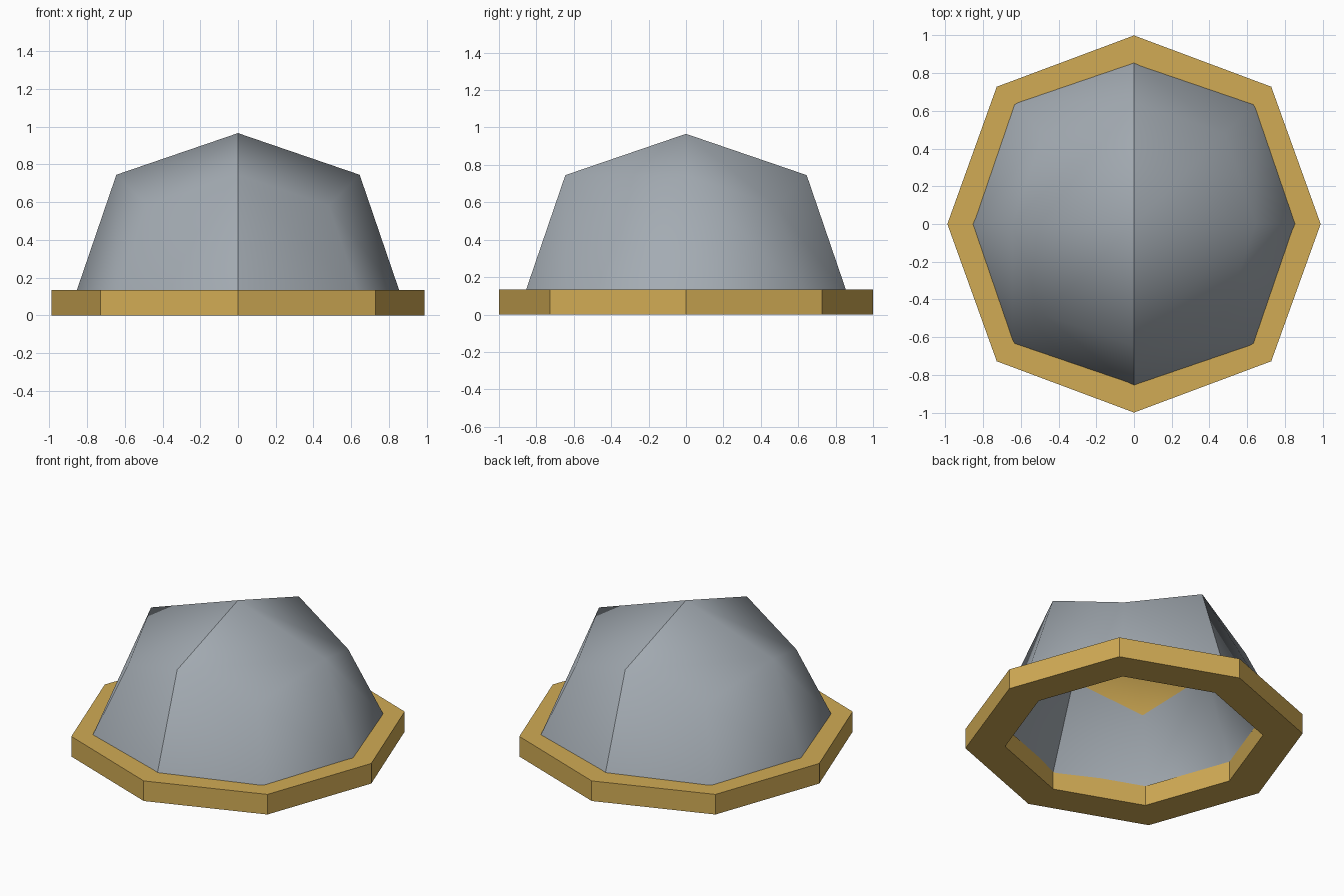
import bpy, bmesh

if "Cube" in bpy.data.objects:
    bpy.data.objects.remove(bpy.data.objects["Cube"])

def material(name, rgb):
    m = bpy.data.materials.new(name)
    m.diffuse_color = (*rgb, 1)
    m.use_nodes = True
    m.node_tree.nodes["Principled BSDF"].inputs["Base Color"].default_value = m.diffuse_color
    return m

grey = material("steel grey", (0.37, 0.41, 0.45))
gold = material("brass gold", (0.64, 0.41, 0.09))

def make_object(name, bm, mats):
    me = bpy.data.meshes.new(name)
    bm.to_mesh(me)
    bm.free()
    for m in mats:
        me.materials.append(m)
    ob = bpy.data.objects.new(name, me)
    bpy.context.collection.objects.link(ob)
    return ob

BASE = 0.10

def dome(name, radius, inside):
    """Upper half of a cube rounded to 24 faces, with a crease along x = 0."""
    bm = bmesh.new()
    bmesh.ops.create_cube(bm, size=2)
    bmesh.ops.subdivide_edges(bm, edges=bm.edges[:], cuts=1, use_grid_fill=True)
    bmesh.ops.delete(bm, geom=[v for v in bm.verts if v.co.z < -0.5], context='VERTS')
    for v in bm.verts:
        n = sum(abs(c) > 0.5 for c in v.co)
        v.co *= radius * {1: 1.0, 2: 0.745, 3: 0.556}[n]
        v.co.z += BASE
    for e in bm.edges:
        e.smooth = not all(abs(v.co.x) < 1e-4 for v in e.verts)
    bm.normal_update()
    for f in bm.faces:
        f.smooth = True
        # the ceiling of the inner shell is gold
        f.material_index = int(inside and f.normal.z > 0.7)
    if inside:
        bmesh.ops.reverse_faces(bm, faces=bm.faces[:])
    return make_object(name, bm, [grey, gold])

dome("dome_outside", 0.866, False)
dome("dome_inside", 0.772, True)

# Octagonal rim with a flat top and bottom
def octagon(s):
    d = 0.728 * s
    return [(0.99*s, 0), (d, d), (0, s), (-d, d), (-0.99*s, 0), (-d, -d), (0, -s), (d, -d)]

bm = bmesh.new()
loops = [[bm.verts.new((x, y, z)) for x, y in octagon(s)]
         for s, z in ((1, 0), (1, 0.135), (0.765, 0.135), (0.765, 0))]
for k in range(4):
    a, b = loops[k], loops[(k + 1) % 4]
    for i in range(8):
        j = (i + 1) % 8
        bm.faces.new((a[i], a[j], b[j], b[i]))
bmesh.ops.recalc_face_normals(bm, faces=bm.faces[:])
make_object("rim", bm, [gold])
